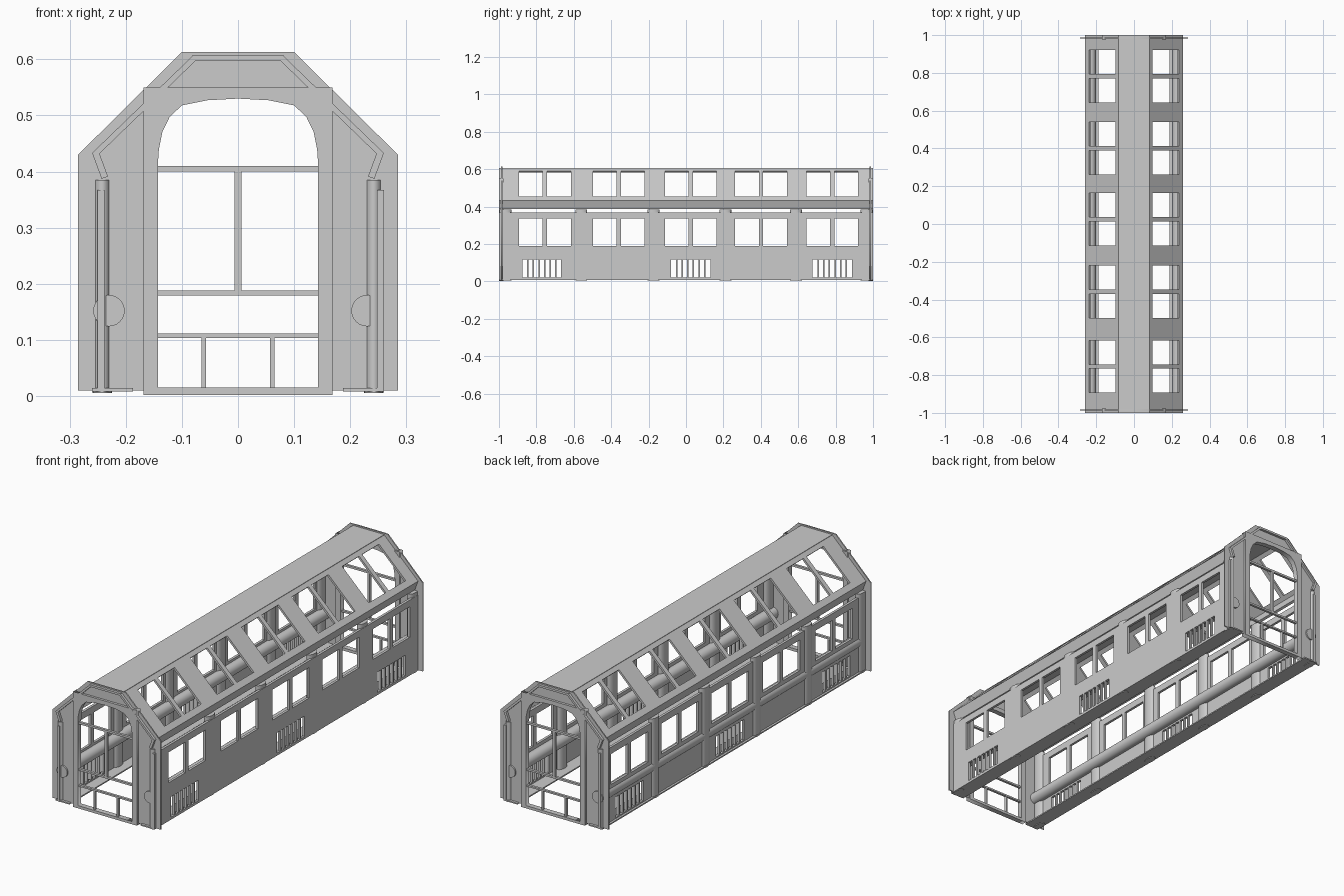
import bpy, bmesh, math

if "Cube" in bpy.data.objects:
    bpy.data.objects.remove(bpy.data.objects["Cube"])

# window pairs and vents along the length
STARTS = [-0.893, -0.498, -0.113, 0.263, 0.643]
WINDOWS = [(y + o, y + o + 0.127) for y in STARTS for o in (0, 0.15)]
VENTS = [(-0.875, -0.667), (-0.08, 0.13), (0.677, 0.887)]
COLUMNS = [-0.966, -0.56, -0.174, 0.21, 0.587, 0.966]


def add_mesh(name, bm):
    bmesh.ops.recalc_face_normals(bm, faces=bm.faces)
    me = bpy.data.meshes.new(name)
    bm.to_mesh(me)
    bm.free()
    ob = bpy.data.objects.new(name, me)
    bpy.context.collection.objects.link(ob)
    return ob


def box(name, x0, x1, y0, y1, z0, z1):
    bm = bmesh.new()
    bmesh.ops.create_cube(bm, size=1)
    for v in bm.verts:
        v.co = ((x0 + x1) / 2 + v.co.x * (x1 - x0),
                (y0 + y1) / 2 + v.co.y * (y1 - y0),
                (z0 + z1) / 2 + v.co.z * (z1 - z0))
    return add_mesh(name, bm)


def panel(name, a, b, holes, thick):
    """Sheet along y between cross-section points a and b (x, z), with
    rectangular holes (y0, y1, t0, t1), t running 0..1 from a to b."""
    dx, dz = b[0] - a[0], b[1] - a[1]
    n = math.hypot(dx, dz)
    inx, inz = -dz / n, dx / n
    if inx * a[0] > 0:
        inx, inz = -inx, -inz
    ys = sorted({-1.0, 1.0, *(v for h in holes for v in h[:2])})
    ts = sorted({0.0, 1.0, *(v for h in holes for v in h[2:])})
    bm = bmesh.new()
    grid = [[bm.verts.new((a[0] + dx * t, y, a[1] + dz * t)) for t in ts] for y in ys]
    for i in range(len(ys) - 1):
        for j in range(len(ts) - 1):
            y, t = (ys[i] + ys[i + 1]) / 2, (ts[j] + ts[j + 1]) / 2
            if not any(h[0] < y < h[1] and h[2] < t < h[3] for h in holes):
                bm.faces.new((grid[i][j], grid[i + 1][j], grid[i + 1][j + 1], grid[i][j + 1]))
    # give the sheet its thickness inwards
    border = [e for e in bm.edges if e.is_boundary]
    faces = bm.faces[:]
    copy = bmesh.ops.duplicate(bm, geom=bm.verts[:] + bm.edges[:] + faces)
    vmap = copy["vert_map"]
    for g in copy["geom"]:
        if isinstance(g, bmesh.types.BMVert):
            g.co.x += inx * thick
            g.co.z += inz * thick
    for e in border:
        p, q = e.verts
        bm.faces.new((p, q, vmap[q], vmap[p]))
    return add_mesh(name, bm)


def rod(name, loc, rx, ry, length, along_y=False):
    bpy.ops.mesh.primitive_cylinder_add(vertices=24, radius=1, depth=length, location=loc)
    ob = bpy.context.object
    ob.name = name
    ob.scale = (rx, ry, 1)
    if along_y:
        ob.rotation_euler.x = math.pi / 2
    bpy.ops.object.transform_apply(location=False, rotation=True, scale=True)
    bpy.ops.object.shade_smooth_by_angle()
    return ob


def plate(name, loops, y, thick):
    """Upright plate facing y made of an outline and holes, as (x, z) loops."""
    cu = bpy.data.curves.new(name, 'CURVE')
    cu.dimensions = '2D'
    cu.fill_mode = 'BOTH'
    cu.extrude = thick / 2
    for pts in loops:
        sp = cu.splines.new('POLY')
        sp.points.add(len(pts) - 1)
        for p, (x, z) in zip(sp.points, pts):
            p.co = (x, z, 0, 1)
        sp.use_cyclic_u = True
    ob = bpy.data.objects.new(name, cu)
    bpy.context.collection.objects.link(ob)
    ob.location.y = y
    ob.rotation_euler.x = math.pi / 2
    bpy.ops.object.select_all(action='DESELECT')
    ob.select_set(True)
    bpy.context.view_layer.objects.active = ob
    bpy.ops.object.convert(target='MESH')


def mirrored(half):
    return half + [(-x, z) for x, z in reversed(half) if x != 0]


# flat roof top
box("roof_top", -0.082, 0.082, -1, 1, 0.597, 0.607)

for s, side in ((1, "right"), (-1, "left")):
    # sloping glazed roof and the eave tucked in below it
    panel(f"{side}_roof_slope", (s * 0.26, 0.433), (s * 0.08, 0.607),
          [(a, b, 0.12, 0.9) for a, b in WINDOWS], 0.01)
    panel(f"{side}_eave", (s * 0.243, 0.387), (s * 0.26, 0.433), [], 0.012)

    # side wall with window and vent openings
    wall = 0.26 if s > 0 else 0.25
    z0, z1 = 0.008, 0.367
    f = lambda z: (z - z0) / (z1 - z0)
    panel(f"{side}_wall", (s * wall, z0), (s * wall, z1),
          [(a, b, f(0.19), f(0.335)) for a, b in WINDOWS]
          + [(a, b, f(0.02), f(0.117)) for a, b in VENTS], 0.012)
    for a, b in VENTS:
        for i in range(1, 7):
            y = a + (b - a) * i / 7
            x0, x1 = sorted((s * wall, s * (wall - 0.012)))
            box(f"{side}_vent_bar", x0, x1, y - 0.004, y + 0.004, 0.018, 0.119)

    # floor sill, round columns and the long pipe under the windows
    x0, x1 = sorted((s * 0.187, s * 0.26))
    box(f"{side}_sill", x0, x1, -1, 1, 0.008, 0.014)
    for y in COLUMNS:
        rod(f"{side}_column", (s * 0.242, y, 0.195), 0.017, 0.032, 0.38)
    rod(f"{side}_pipe", (s * 0.23, 0, 0.152), 0.028, 0.028, 1.99, True)

# end walls: outer plate, portal with arch, glazing bars
ARCH = mirrored([(0.143, 0.015), (0.143, 0.41), (0.141, 0.44), (0.135, 0.47),
                 (0.122, 0.497), (0.1, 0.518), (0.055, 0.527), (0, 0.53)])
OUTER = mirrored([(0.285, 0.01), (0.285, 0.43), (0.1, 0.613)])
PORTAL = mirrored([(0.168, 0.002), (0.168, 0.55)])
BARS = [(-0.145, 0.145, 0.4, 0.41), (-0.145, 0.145, 0.179, 0.188),
        (-0.145, 0.145, 0.103, 0.111), (-0.006, 0.006, 0.188, 0.4),
        (-0.065, -0.057, 0.01, 0.103), (0.057, 0.065, 0.01, 0.103)]
for s, end in ((-1, "front"), (1, "back")):
    plate(f"{end}_end_plate", [OUTER, ARCH], s * 0.985, 0.006)
    plate(f"{end}_portal", [PORTAL, ARCH], s * 0.987, 0.025)
    for x0, x1, z0, z1 in BARS:
        box(f"{end}_glazing_bar", x0, x1, s * 0.987 - 0.006, s * 0.987 + 0.006, z0, z1)
